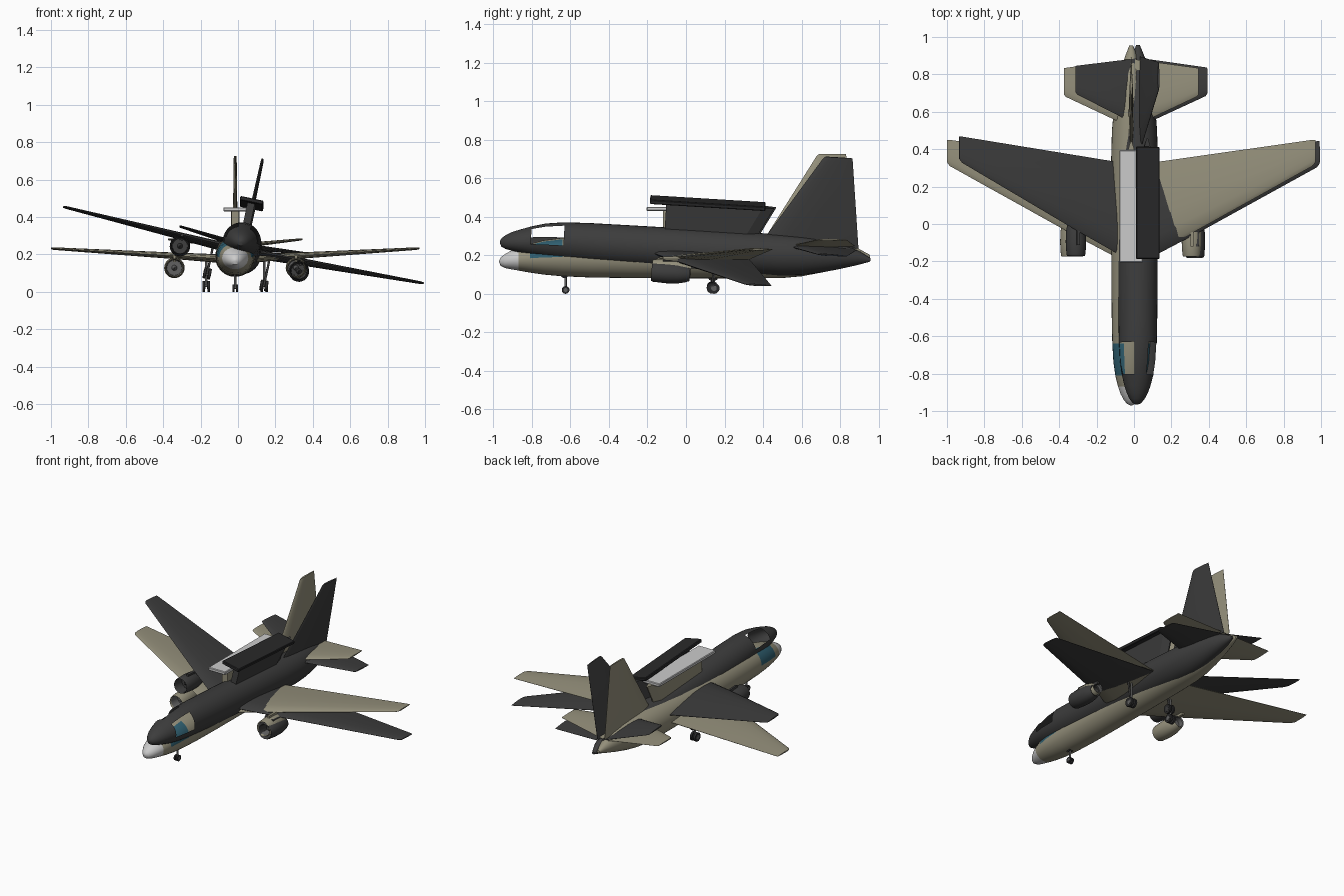
import bpy, bmesh, math
from mathutils import Matrix, Vector

if "Cube" in bpy.data.objects:
    bpy.data.objects.remove(bpy.data.objects["Cube"])

def mat(name, rgb):
    m = bpy.data.materials.new(name)
    m.diffuse_color = (*rgb, 1)
    m.use_nodes = True
    m.node_tree.nodes["Principled BSDF"].inputs["Base Color"].default_value = m.diffuse_color
    return m

BEIGE = mat("beige", (0.30, 0.28, 0.20))
DARK = mat("charcoal", (0.046, 0.046, 0.046))
BLACK = mat("near_black", (0.022, 0.022, 0.023))
LIGHT = mat("light_grey", (0.60, 0.60, 0.60))
TEAL = mat("teal_glass", (0.03, 0.12, 0.17))
GREY = mat("mid_grey", (0.12, 0.12, 0.12))

def finish(name, bm, mats, M, smooth=True):
    bmesh.ops.recalc_face_normals(bm, faces=bm.faces)
    me = bpy.data.meshes.new(name)
    bm.to_mesh(me)
    bm.free()
    for m in mats:
        me.materials.append(m)
    ob = bpy.data.objects.new(name, me)
    bpy.context.collection.objects.link(ob)
    ob.matrix_world = M
    if smooth:
        bpy.ops.object.select_all(action='DESELECT')
        ob.select_set(True)
        bpy.context.view_layer.objects.active = ob
        bpy.ops.object.shade_smooth_by_angle(angle=math.radians(35))
    return ob

def loft(bm, rings, caps=True):
    vs = [[bm.verts.new(p) for p in r] for r in rings]
    n = len(vs[0])
    for a, b in zip(vs, vs[1:]):
        for i in range(n):
            j = (i + 1) % n
            bm.faces.new((a[i], a[j], b[j], b[i]))
    if caps:
        bm.faces.new(vs[0][::-1])
        bm.faces.new(vs[-1])

def circle(c, rx, rz, y, n=32):
    return [(c[0] + rx * math.cos(2 * math.pi * i / n), y,
             c[1] + rz * math.sin(2 * math.pi * i / n)) for i in range(n)]

# thin aerofoil outline: chord fraction, thickness fraction
FOIL = [(0, 0), (.04, .5), (.2, .9), (.4, 1), (.7, .65), (1, .06),
        (1, -.06), (.7, -.65), (.4, -1), (.2, -.9), (.04, -.5)]

def surface(bm, stations, side):
    # stations: span x, lead y, trail y, height z, half thickness
    loft(bm, [[(side * x, a + (b - a) * t, z + h * k) for t, k in FOIL]
              for x, a, b, z, h in stations])

def box(bm, x, y0, y1, z0, z1, cx=0):
    loft(bm, [[(cx - x, y, z0), (cx + x, y, z0), (cx + x, y, z1), (cx - x, y, z1)]
              for y in (y0, y1)])

# fuselage stations: y, half width, top, bottom
HULL = [(-.970, .004, .172, .164), (-.962, .022, .189, .145), (-.94, .040, .206, .134),
        (-.91, .056, .223, .128), (-.87, .070, .238, .121), (-.81, .085, .259, .110),
        (-.74, .095, .278, .100), (-.64, .101, .291, .091), (-.5, .104, .295, .085),
        (-.3, .106, .296, .082), (.0, .107, .297, .080), (.35, .107, .297, .080),
        (.5, .103, .296, .082), (.6, .094, .293, .091), (.7, .079, .284, .110),
        (.8, .059, .266, .136), (.89, .035, .238, .162), (.955, .010, .202, .184)]

def aircraft(tag, M, skin, radome, hat, wheel, shell):
    # body with nose cap and cockpit windows
    bm = bmesh.new()
    loft(bm, [circle((0, (t + b) / 2), w, (t - b) / 2, y) for y, w, t, b in HULL])
    holes = []
    for f in bm.faces:
        c = f.calc_center_median()
        if c.y < -.87:
            f.material_index = 1
        if -.81 < c.y < -.64:
            r = next((t + b, w, t - b) for y, w, t, b in HULL if y >= c.y)
            ang = math.degrees(math.atan2((c.z - r[0] / 2) / r[2] * 2, abs(c.x) / r[1]))
            if 0 < ang < 67:
                f.material_index = 2
                holes.append(f)
    if shell:
        bmesh.ops.delete(bm, geom=holes, context='FACES')
    finish(tag + "_fuselage", bm, [skin, radome, TEAL], M)

    # wings and tailplanes
    bm = bmesh.new()
    for s in (1, -1):
        surface(bm, [(.04, -.20, .318, .175, .024), (.35, -.035, .362, .194, .017),
                     (.97, .31, .45, .231, .007), (.985, .33, .45, .232, .004)], s)
    finish(tag + "_wings", bm, [skin], M)
    bm = bmesh.new()
    for s in (1, -1):
        surface(bm, [(.02, .525, .88, .245, .014), (.35, .68, .835, .280, .006),
                     (.36, .692, .833, .281, .004)], s)
    finish(tag + "_tailplanes", bm, [skin], M)

    # upright fin
    bm = bmesh.new()
    loft(bm, [[(h * k, a + (b - a) * t, z) for t, k in FOIL]
              for z, a, b, h in ((.25, .385, .89, .014), (.715, .678, .832, .008),
                                 (.725, .69, .83, .006))])
    finish(tag + "_fin", bm, [skin], M)

    # antenna pylon and top plate
    bm = bmesh.new()
    loft(bm, [[(-.02, a, z), (.02, a, z), (.022, b - .06, z), (.004, b, z),
               (-.004, b, z), (-.022, b - .06, z)]
              for z, a, b in ((.27, -.12, .355), (.435, -.12, .44))])
    finish(tag + "_antenna_pylon", bm, [skin], M, False)
    bm = bmesh.new()
    box(bm, .063, -.205, .395, .43, .452)
    bmesh.ops.bevel(bm, geom=bm.edges[:], offset=.004, segments=1, affect='EDGES')
    finish(tag + "_antenna_plate", bm, [hat], M, False)

    # engines with open inlets
    for s, side in ((1, "left"), (-1, "right")):
        c = (.325 * s, .128)
        bm = bmesh.new()
        prof = [(-.10, .040), (-.165, .043), (-.175, .047), (-.165, .051), (-.10, .055),
                (-.04, .053), (.0, .045), (.025, .036), (.02, .030), (-.01, .028)]
        loft(bm, [circle(c, r, r, y, 24) for y, r in prof])
        for f in bm.faces:
            p = f.calc_center_median()
            r = math.hypot(p.x - c[0], p.z - c[1])
            if r < .0445 and (p.y < -.05 or r < .034):
                f.material_index = 1
        finish(side + "_engine_" + tag, bm, [skin, GREY if not shell else DARK], M)
        bm = bmesh.new()
        loft(bm, [circle(c, r, r, y, 16) for y, r in ((-.135, .002), (-.11, .013), (-.098, .015))])
        finish(side + "_engine_spinner_" + tag, bm, [GREY if not shell else DARK], M)
        bm = bmesh.new()
        box(bm, .008, -.12, .06, .16, .195, c[0])
        finish(side + "_engine_pylon_" + tag, bm, [skin], M, False)

    # landing gear: twin wheels on struts
    for name, x, y, r, gap, top in (("nose_gear", 0, -.625, .020, .009, .11),
                                    ("left_gear", .155, .145, .029, .013, .18),
                                    ("right_gear", -.155, .145, .029, .013, .18)):
        bm = bmesh.new()
        bmesh.ops.create_cone(bm, cap_ends=True, segments=12, radius1=.006, radius2=.006,
                              depth=top - r, matrix=Matrix.Translation((x, y, (top + r) / 2)))
        bmesh.ops.create_cone(bm, cap_ends=True, segments=12, radius1=.004, radius2=.004, depth=gap * 2,
                              matrix=Matrix.Translation((x, y, r)) @ Matrix.Rotation(math.pi / 2, 4, 'Y'))
        finish(name + "_strut_" + tag, bm, [GREY if not shell else DARK], M)
        bm = bmesh.new()
        for s in (1, -1):
            R = Matrix.Translation((x + s * gap, y, r)) @ Matrix.Rotation(math.pi / 2, 4, 'Y')
            for rad, d, i in ((r, gap * 1.1, 0), (r * .5, gap * 1.25, 1)):
                old = set(bm.faces)
                bmesh.ops.create_cone(bm, cap_ends=True, segments=20, radius1=rad,
                                      radius2=rad, depth=d, matrix=R)
                for f in set(bm.faces) - old:
                    f.material_index = i
        finish(name + "_wheels_" + tag, bm, [wheel, GREY if not shell else DARK], M)

# upright painted aircraft
aircraft("main", Matrix.Translation((-.015, 0, 0)), BEIGE, LIGHT, LIGHT, BLACK, False)
# dark second shell, rolled and pitched across the first
tilt = (Matrix.Translation((.008, -.08, .178)) @ Matrix.Rotation(math.radians(-3.5), 4, 'X')
        @ Matrix.Rotation(math.radians(12), 4, 'Y') @ Matrix.Translation((0, .08, -.13)))
aircraft("shell", tilt, DARK, DARK, BLACK, BLACK, True)
